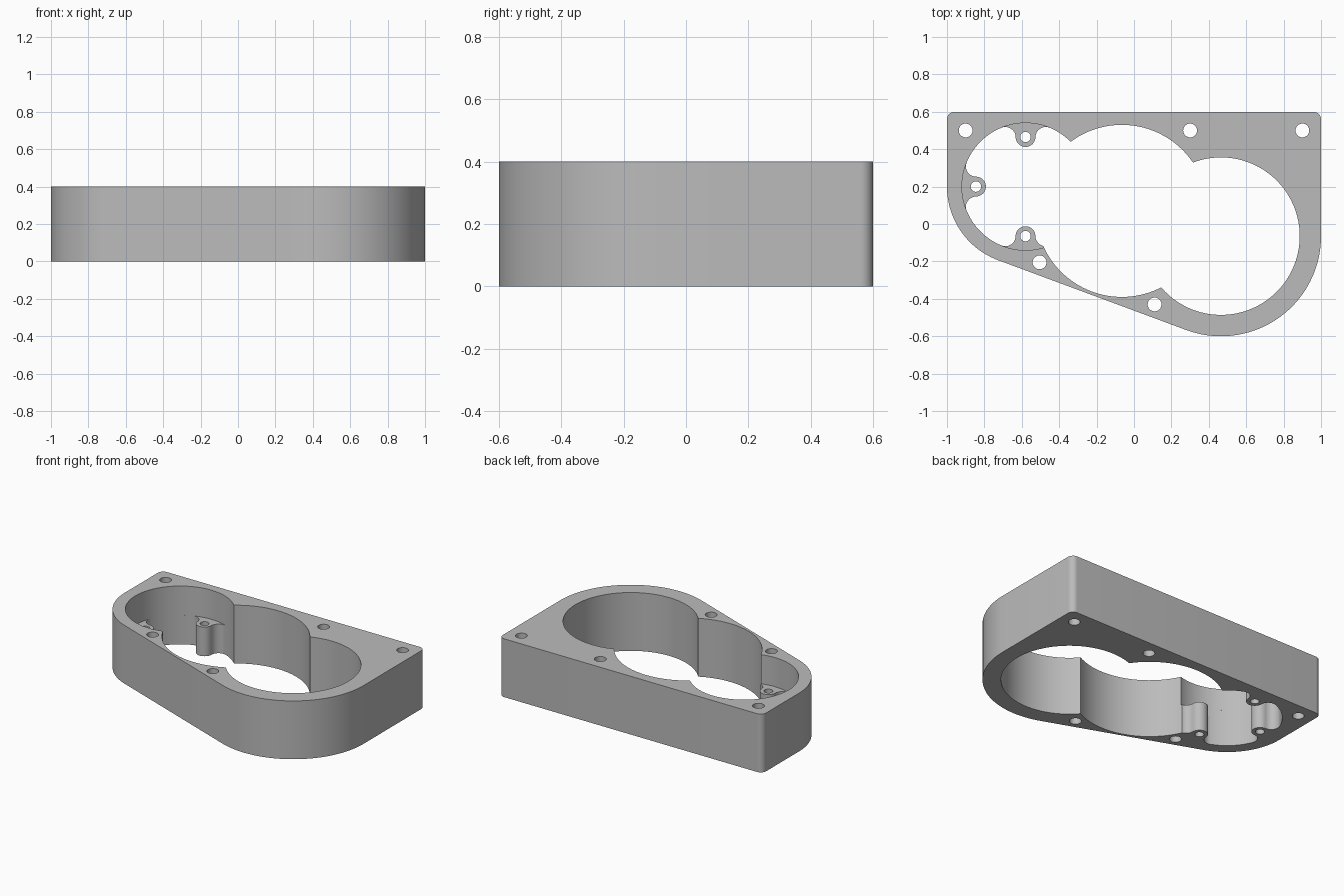
import bpy, bmesh
from math import cos, sin, acos, atan2, pi, hypot, radians

if "Cube" in bpy.data.objects:
    bpy.data.objects.remove(bpy.data.objects["Cube"], do_unlink=True)

HEIGHT, LUG_TOP = 0.4, 0.2
STEP = radians(3)

metal = bpy.data.materials.new("plain grey metal")
metal.use_nodes = True
GREY = (0.5, 0.5, 0.5, 1)
metal.diffuse_color = GREY
metal.node_tree.nodes["Principled BSDF"].inputs["Base Color"].default_value = GREY


def arc(cx, cy, r, a0, a1, step=STEP):
    n = max(2, round(abs(a1 - a0) / step))
    return [(cx + r * cos(a0 + (a1 - a0) * i / n),
             cy + r * sin(a0 + (a1 - a0) * i / n)) for i in range(n + 1)]


def circle(cx, cy, r, step=STEP):
    return arc(cx, cy, r, 0, 2 * pi, step)


def prism(name, points, z0, z1):
    """Extrude a closed counter-clockwise outline from z0 to z1."""
    clean = []
    for p in points:
        if not clean or hypot(p[0] - clean[-1][0], p[1] - clean[-1][1]) > 1e-5:
            clean.append(p)
    if hypot(clean[0][0] - clean[-1][0], clean[0][1] - clean[-1][1]) < 1e-5:
        clean.pop()
    bm = bmesh.new()
    face = bm.faces.new([bm.verts.new((x, y, z0)) for x, y in clean])
    top = bmesh.ops.extrude_face_region(bm, geom=[face])["geom"]
    bmesh.ops.translate(bm, vec=(0, 0, z1 - z0),
                        verts=[v for v in top if isinstance(v, bmesh.types.BMVert)])
    bmesh.ops.recalc_face_normals(bm, faces=bm.faces)
    mesh = bpy.data.meshes.new(name)
    bm.to_mesh(mesh)
    bm.free()
    mesh.materials.append(metal)
    ob = bpy.data.objects.new(name, mesh)
    bpy.context.collection.objects.link(ob)
    return ob


# Main bores: small end, middle, large end
SX, SY, SR = -0.58, 0.2, 0.34
MX, MY, MR = -0.065, 0.07, 0.46
LX, LY, LR = 0.465, -0.065, 0.421

# Outer wall: two round ends joined by a tangent line, and two small back corners
end_small, end_large, corner = 0.42, 0.535, 0.04
slope = (atan2(LY - SY, LX - SX)
         - acos((end_small - end_large) / hypot(LX - SX, LY - SY)))
outline = (arc(1 - corner, 0.6 - corner, corner, 0, pi / 2, STEP * 3)
           + arc(corner - 1, 0.6 - corner, corner, pi / 2, pi, STEP * 3)
           + arc(SX, SY, end_small, pi, slope + 2 * pi)
           + arc(LX, LY, end_large, slope, 0))
housing = prism("gear_housing", outline, 0, HEIGHT)

# Lower pocket of the small bore, with three filleted screw lugs left standing
LUG_D, LUG_R, FILLET = 0.265, 0.053, 0.055
fd = SR - FILLET
phi = acos((fd ** 2 + LUG_D ** 2 - (LUG_R + FILLET) ** 2) / (2 * fd * LUG_D))
beta = atan2(-fd * sin(phi), fd * cos(phi) - LUG_D)
lug_angles = [pi / 2, pi, 3 * pi / 2]
pocket, lug_centres = [], []
for i, t in enumerate(lug_angles):
    lx, ly = SX + LUG_D * cos(t), SY + LUG_D * sin(t)
    lug_centres.append((lx, ly))
    pocket += arc(SX + fd * cos(t - phi), SY + fd * sin(t - phi), FILLET,
                  t - phi, t + beta + pi, STEP * 3)
    pocket += arc(lx, ly, LUG_R, t + beta, t - beta - 2 * pi, STEP * 3)
    pocket += arc(SX + fd * cos(t + phi), SY + fd * sin(t + phi), FILLET,
                  t - beta - pi, t + phi, STEP * 3)
    following = lug_angles[i + 1] if i < 2 else lug_angles[0] + 2 * pi
    pocket += arc(SX, SY, SR, t + phi, following - phi)

# Cutters
cutters = [
    prism("small_bore_cutter", circle(SX, SY, SR), LUG_TOP, HEIGHT + 0.1),
    prism("lug_pocket_cutter", pocket, -0.1, LUG_TOP + 0.05),
    prism("middle_bore_cutter", circle(MX, MY, MR), -0.1, HEIGHT + 0.1),
    prism("large_bore_cutter", circle(LX, LY, LR), -0.1, HEIGHT + 0.1),
]
bolts = [(-0.9, 0.5), (0.3, 0.5), (0.9, 0.5), (0.11, -0.43), (-0.505, -0.205)]
for x, y in bolts:
    cutters.append(prism("bolt_hole_cutter", circle(x, y, 0.037, STEP * 4), -0.1, HEIGHT + 0.1))
for x, y in lug_centres:
    cutters.append(prism("lug_hole_cutter", circle(x, y, 0.028, STEP * 4), -0.1, HEIGHT + 0.1))

for cutter in cutters:
    mod = housing.modifiers.new(cutter.name, "BOOLEAN")
    mod.operation, mod.solver, mod.object = "DIFFERENCE", "EXACT", cutter
    cutter.hide_render = True

# Bake the cuts, drop the cutters and shade the curved walls smooth
bpy.context.view_layer.update()
depsgraph = bpy.context.evaluated_depsgraph_get()
baked = bpy.data.meshes.new_from_object(housing.evaluated_get(depsgraph))
housing.modifiers.clear()
housing.data = baked
for cutter in cutters:
    bpy.data.objects.remove(cutter, do_unlink=True)
bpy.ops.object.select_all(action="DESELECT")
housing.select_set(True)
bpy.context.view_layer.objects.active = housing
bpy.ops.object.shade_smooth_by_angle(angle=radians(30))
